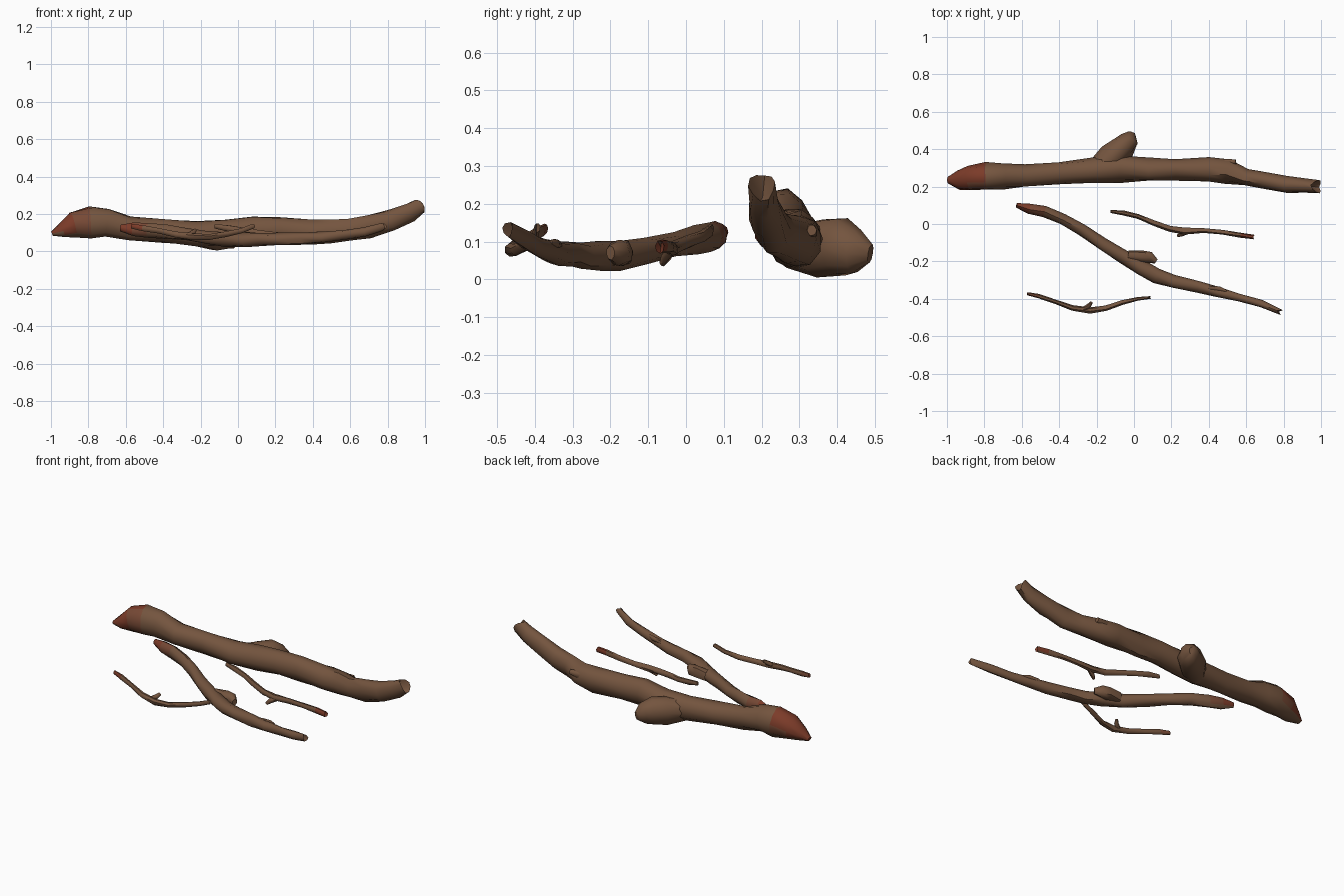
import bpy, bmesh, math, random
from mathutils import Vector

random.seed(4)


def mat(name, rgb):
    m = bpy.data.materials.new(name)
    m.diffuse_color = (*rgb, 1)
    return m


BARK = mat("brown bark", (0.175, 0.09, 0.049))
BLEND = mat("reddish bark", (0.185, 0.067, 0.036))
RED = mat("red raw wood", (0.20, 0.044, 0.022))


def branch(name, pts, sides, stubs=(), red=None, blend=None, rough=0.07, split=0.03):
    """Loft rings along (x, y, z, half width, half height); stubs are side shoots."""
    bm = bmesh.new()

    def loft(path, split_end, cap_start):
        cs = [Vector(p[:3]) for p in path]
        rings = []
        for i, p in enumerate(path):
            t = (cs[min(i + 1, len(cs) - 1)] - cs[max(i - 1, 0)]).normalized()
            side = Vector((0, 0, 1)).cross(t).normalized()
            up = t.cross(side)
            ring = []
            for k in range(sides):
                a = 2 * math.pi * (k + 0.25 * (i % 2)) / sides
                r = 1 + random.uniform(-rough, rough)
                v = cs[i] + side * (math.cos(a) * p[3] * r) + up * (math.sin(a) * p[4] * r)
                if i == len(path) - 1 and split_end:
                    v += t * split_end * (abs(math.cos(a)) - 0.8)
                ring.append(bm.verts.new(v))
            rings.append(ring)
        for r0, r1 in zip(rings, rings[1:]):
            for k in range(sides):
                n = (k + 1) % sides
                bm.faces.new((r0[k], r0[n], r1[n], r1[k]))
        # Ends: blunt start, hollow broken end
        t = (cs[-1] - cs[-2]).normalized()
        tip = bm.verts.new(cs[-1] - t * split_end * 2)
        for k in range(sides):
            bm.faces.new((rings[-1][k], rings[-1][(k + 1) % sides], tip))
        if cap_start:
            bm.faces.new(rings[0][::-1])

    loft(pts, split, True)
    for s in stubs:
        loft(s, 0.0, False)
    for v in bm.verts:
        v.co.z = max(v.co.z, 0.0)
    bmesh.ops.recalc_face_normals(bm, faces=bm.faces)
    bm.normal_update()

    # Raw wood near one end
    for f in bm.faces:
        c = f.calc_center_median()
        f.smooth = True
        if red and red(c) and f.normal.z > -0.5:
            f.material_index = 2
        elif blend and blend(c) and f.normal.z > -0.5:
            f.material_index = 1
    me = bpy.data.meshes.new(name)
    bm.to_mesh(me)
    bm.free()
    for m in (BARK, BLEND, RED):
        me.materials.append(m)
    ob = bpy.data.objects.new(name, me)
    bpy.context.collection.objects.link(ob)
    bpy.context.view_layer.objects.active = ob
    ob.select_set(True)
    bpy.ops.object.shade_smooth_by_angle(angle=math.radians(50))
    ob.select_set(False)


# Thick log with a big side knot
branch("large_log", [
    (-0.995, .235, .095, .018, .012), (-.94, .235, .115, .05, .04),
    (-.88, .245, .14, .068, .07), (-.79, .257, .153, .076, .084),
    (-.70, .253, .15, .071, .08), (-.58, .26, .122, .062, .066),
    (-.40, .27, .11, .061, .065), (-.22, .29, .098, .069, .068),
    (-.07, .297, .1, .073, .068), (.08, .292, .114, .065, .074),
    (.22, .288, .11, .06, .072), (.40, .295, .104, .068, .069),
    (.50, .283, .107, .066, .067), (.60, .25, .118, .047, .06),
    (.70, .23, .132, .045, .062), (.82, .212, .167, .046, .056),
    (.92, .203, .207, .038, .05), (.985, .202, .25, .036, .042)], 10,
    stubs=[
        [(-.21, .28, .085, .055, .06), (-.12, .355, .082, .075, .078),
         (-.06, .41, .085, .068, .078), (-.025, .45, .075, .052, .06),
         (-.012, .488, .068, .02, .025)],
        [(.42, .30, .12, .03, .03), (.49, .325, .125, .024, .024),
         (.545, .333, .13, .012, .014)]],
    red=lambda c: c.x < -.84, blend=lambda c: c.x < -.76)

# Middle branch running diagonally
branch("middle_branch", [
    (-.628, .1, .125, .012, .018), (-.56, .083, .118, .028, .036),
    (-.48, .066, .112, .031, .04), (-.38, .028, .105, .03, .037),
    (-.28, -.03, .092, .031, .033), (-.17, -.105, .075, .034, .035),
    (-.06, -.175, .064, .037, .039), (.04, -.232, .06, .043, .04),
    (.12, -.278, .062, .04, .036), (.21, -.308, .066, .035, .034),
    (.34, -.337, .068, .031, .034), (.45, -.364, .075, .028, .03),
    (.56, -.393, .088, .021, .026), (.68, -.425, .105, .02, .024),
    (.785, -.472, .135, .015, .02)], 8,
    stubs=[
        [(-.03, -.17, .068, .03, .034), (.04, -.172, .07, .034, .036),
         (.085, -.178, .072, .03, .034), (.118, -.2, .07, .014, .018)],
        [(.40, -.342, .09, .014, .014), (.46, -.347, .094, .013, .013),
         (.495, -.36, .098, .006, .006)]],
    red=lambda c: c.x < -.53, blend=lambda c: c.x < -.45, split=.02)

# Thin twig between the two branches
branch("back_twig", [
    (-.125, .066, .135, .008, .013), (-.06, .06, .125, .013, .017),
    (.02, .04, .112, .013, .016), (.10, .008, .1, .015, .017),
    (.19, -.026, .087, .016, .018), (.27, -.038, .08, .019, .019),
    (.37, -.036, .083, .013, .016), (.47, -.044, .085, .013, .016),
    (.57, -.06, .088, .014, .019), (.642, -.07, .085, .012, .018)], 7,
    stubs=[[(.29, -.04, .078, .013, .015), (.255, -.053, .06, .013, .015),
            (.235, -.063, .042, .008, .01)]],
    red=lambda c: c.x > .6, blend=lambda c: c.x > .54, split=.012)

# Thin twig at the front
branch("front_twig", [
    (-.57, -.373, .135, .008, .013), (-.51, -.386, .125, .012, .016),
    (-.42, -.417, .11, .012, .015), (-.33, -.448, .09, .015, .017),
    (-.235, -.463, .078, .018, .019), (-.15, -.45, .078, .014, .017),
    (-.06, -.42, .092, .013, .015), (.02, -.4, .112, .01, .014),
    (.088, -.393, .138, .008, .013)], 7,
    stubs=[[(-.27, -.455, .085, .012, .014), (-.24, -.437, .1, .013, .014),
            (-.228, -.42, .115, .008, .009)]],
    red=lambda c: c.x < -.54, blend=lambda c: c.x < -.5, split=.012)
